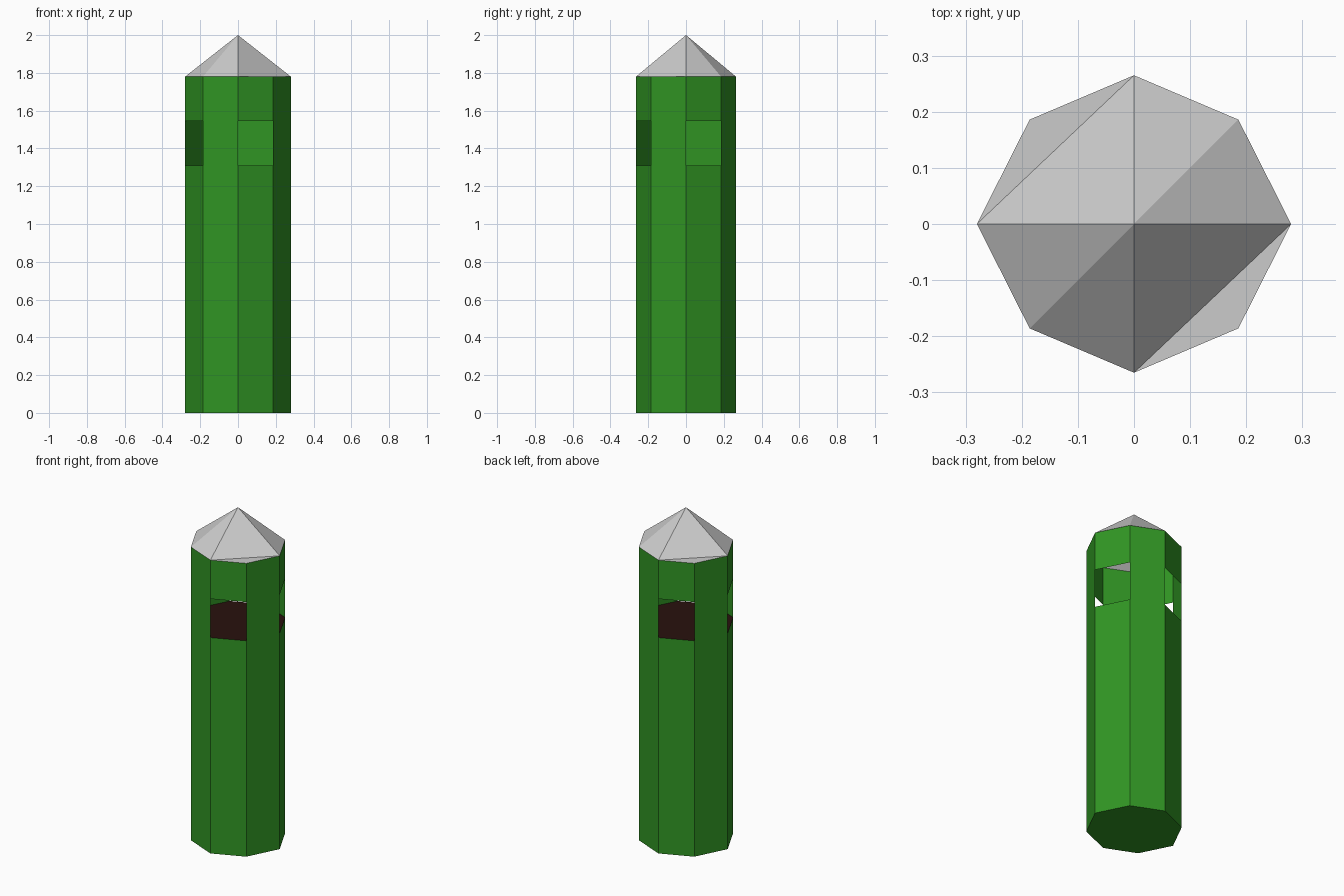
import bpy

if "Cube" in bpy.data.objects:
    bpy.data.objects.remove(bpy.data.objects["Cube"])

# Octagonal plan, counter-clockwise from +x
RIM = [(0.28, 0), (0.186, 0.186), (0, 0.265), (-0.186, 0.186),
       (-0.28, 0), (-0.186, -0.186), (0, -0.265), (0.186, -0.186)]
SLOT_LOW, SLOT_HIGH, EAVES, TOP = 1.31, 1.545, 1.78, 2.0


def material(name, color):
    mat = bpy.data.materials.new(name)
    mat.diffuse_color = (*color, 1)
    mat.use_nodes = True
    mat.node_tree.nodes["Principled BSDF"].inputs["Base Color"].default_value = mat.diffuse_color
    return mat


def add_mesh(name, verts, faces, mat=None):
    mesh = bpy.data.meshes.new(name)
    mesh.from_pydata(verts, [], faces)
    mesh.update()
    obj = bpy.data.objects.new(name, mesh)
    bpy.context.collection.objects.link(obj)
    if mat:
        mesh.materials.append(mat)
    return obj


def ring(z):
    return [(x, y, z) for x, y in RIM]


green = material("green_paint", (0.03, 0.30, 0.017))
brown = material("dark_brown", (0.022, 0.006, 0.004))

# Thin-walled body: every second side has an opening below the roof
levels = [0, SLOT_LOW, SLOT_HIGH, EAVES]
verts = [v for z in levels for v in ring(z)]
faces = [tuple(reversed(range(8)))]
for band in range(3):
    for i in range(8):
        if band == 1 and i % 2 == 0:
            continue
        a, b = band * 8 + i, band * 8 + (i + 1) % 8
        faces.append((a, b, b + 8, a + 8))
add_mesh("body", verts, faces, green)

# Dark floor level with the bottom of the openings
add_mesh("inner_floor", ring(SLOT_LOW), [tuple(range(8))], brown)

# Pointed roof, open below, with two corners left as flat ledges
flat_corners = (3, 7)
slope = [i for i in range(8) if i not in flat_corners]
roof_faces = [(a, b, 8) for a, b in zip(slope, slope[1:] + slope[:1])]
roof_faces += [(i - 1, i, (i + 1) % 8) for i in flat_corners]
add_mesh("roof", ring(EAVES) + [(0, 0, TOP)], roof_faces)
